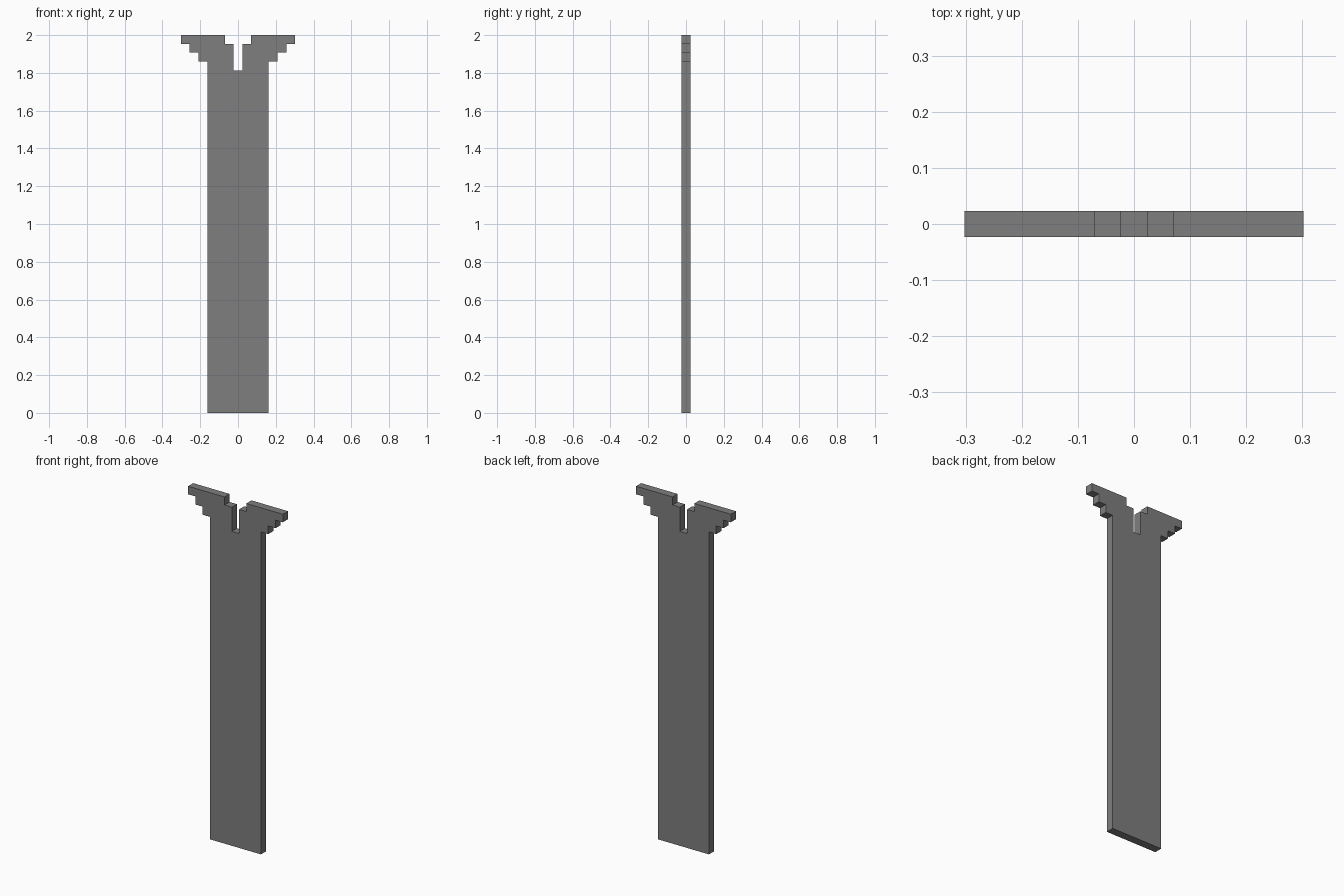
import bpy
import bmesh

cube = bpy.data.objects.get("Cube")
if cube:
    bpy.data.objects.remove(cube, do_unlink=True)

U = 2 / 43  # one grid step; the post is 43 steps tall and one step thick

# Single grey material
grey = bpy.data.materials.new("mid grey")
grey.use_nodes = True
colour = (0.21, 0.21, 0.21, 1)
grey.diffuse_color = colour
grey.node_tree.nodes["Principled BSDF"].inputs["Base Color"].default_value = colour

# Right half of the outline in steps: slot floor, notch, top arm, stair-stepped underside, post
half = [(0.5, 39), (0.5, 42), (1.5, 42), (1.5, 43), (6.5, 43), (6.5, 42),
        (5.5, 42), (5.5, 41), (4.5, 41), (4.5, 40), (3.5, 40), (3.5, 0)]
outline = half + [(-x, z) for x, z in reversed(half)]

# Fill the mirrored outline and extrude it through the thickness
bm = bmesh.new()
face = bm.faces.new([bm.verts.new((x * U, -U / 2, z * U)) for x, z in outline])
extruded = bmesh.ops.extrude_face_region(bm, geom=[face])["geom"]
bmesh.ops.translate(bm, vec=(0, U, 0),
                    verts=[g for g in extruded if isinstance(g, bmesh.types.BMVert)])
bmesh.ops.recalc_face_normals(bm, faces=bm.faces)

mesh = bpy.data.meshes.new("stepped_post")
bm.to_mesh(mesh)
bm.free()
mesh.materials.append(grey)
post = bpy.data.objects.new("stepped_post", mesh)
bpy.context.collection.objects.link(post)
